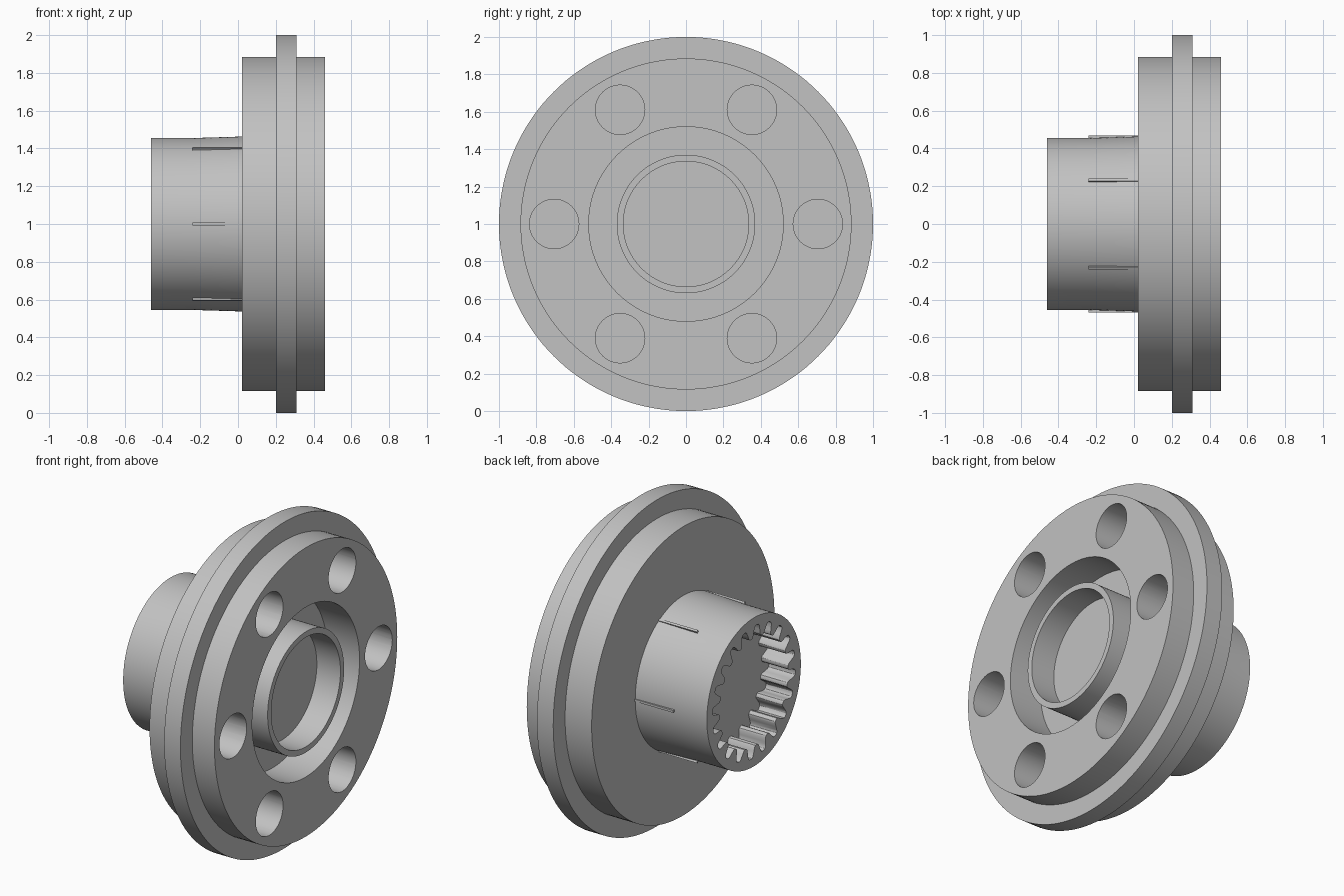
import bpy, bmesh, math
from mathutils import Matrix, Vector

cube = bpy.data.objects.get("Cube")
if cube:
    bpy.data.objects.remove(cube, do_unlink=True)

CENTRE = Vector((0, 0, 1))
SEGMENTS = 144

steel = bpy.data.materials.new("satin_grey")
steel.use_nodes = True
GREY = (0.54, 0.54, 0.54, 1)
steel.diffuse_color = GREY
steel.node_tree.nodes["Principled BSDF"].inputs["Base Color"].default_value = GREY


def make_object(name, bm):
    bmesh.ops.recalc_face_normals(bm, faces=bm.faces)
    mesh = bpy.data.meshes.new(name)
    bm.to_mesh(mesh)
    bm.free()
    mesh.materials.append(steel)
    obj = bpy.data.objects.new(name, mesh)
    bpy.context.collection.objects.link(obj)
    return obj


def activate(obj):
    bpy.ops.object.select_all(action='DESELECT')
    obj.select_set(True)
    bpy.context.view_layer.objects.active = obj


def lathe(name, profile):
    """Revolve (x, radius) points about the horizontal axis."""
    bm = bmesh.new()
    verts = [bm.verts.new((x, 0, 1 + r)) for x, r in profile]
    edges = [bm.edges.new(pair) for pair in zip(verts, verts[1:])]
    bmesh.ops.spin(bm, geom=verts + edges, cent=CENTRE, axis=(1, 0, 0),
                   angle=math.tau, steps=SEGMENTS, use_duplicate=False)
    bmesh.ops.remove_doubles(bm, verts=bm.verts, dist=0.0005)
    return make_object(name, bm)


def prism(name, outline, x0, x1):
    """Extrude a (y, z) outline along x."""
    bm = bmesh.new()
    face = bm.faces.new([bm.verts.new((x0, y, z)) for y, z in outline])
    new = bmesh.ops.extrude_face_region(bm, geom=[face])["geom"]
    moved = [v for v in new if isinstance(v, bmesh.types.BMVert)]
    bmesh.ops.translate(bm, verts=moved, vec=(x1 - x0, 0, 0))
    return make_object(name, bm)


def circle(cy, cz, radius, count, wave=None):
    points = []
    for i in range(count):
        a = math.tau * i / count
        r = radius + (wave(a) if wave else 0)
        points.append((cy + r * math.cos(a), cz + r * math.sin(a)))
    return points


def cut(target, cutter):
    cutter.hide_render = True
    mod = target.modifiers.new("cut", 'BOOLEAN')
    mod.operation = 'DIFFERENCE'
    mod.solver = 'EXACT'
    mod.object = cutter
    activate(target)
    bpy.ops.object.modifier_apply(modifier=mod.name)
    bpy.data.objects.remove(cutter, do_unlink=True)


# Stepped body: hub, disc, rim flange, ring groove and shallow pilot bore
body = lathe("flanged_hub", [
    (-0.46, 0), (-0.46, 0.455), (-0.24, 0.455), (0.02, 0.463),
    (0.02, 0.885), (0.2, 0.885), (0.2, 1), (0.31, 1), (0.31, 0.885),
    (0.46, 0.885), (0.46, 0.52), (0.24, 0.52), (0.24, 0.37),
    (0.46, 0.37), (0.46, 0.335), (0.3, 0.335), (0.3, 0)])

# Six blind bolt holes in the disc face
for i in range(6):
    a = math.tau * i / 6
    cut(body, prism("hole_cutter", circle(0.705 * math.cos(a),
        1 + 0.705 * math.sin(a), 0.132, 48), 0.12, 0.6))

# Splined socket with rounded teeth in the hub end
TEETH = 20


def tooth_wave(a):
    return 0.036 * math.tanh(2 * math.sin(TEETH * a)) / math.tanh(2)


cut(body, prism("spline_cutter",
                circle(0, 1, 0.367, TEETH * 14, tooth_wave), -0.6, -0.28))

activate(body)
bpy.ops.object.shade_smooth_by_angle(angle=math.radians(32))

# Six thin crush ribs along the hub, next to the disc
for i in range(6):
    bm = bmesh.new()
    bmesh.ops.create_cube(bm, size=1)
    bmesh.ops.scale(bm, vec=(0.27, 0.014, 0.03), verts=bm.verts)
    bmesh.ops.translate(bm, vec=(-0.105, 0, 0.453), verts=bm.verts)
    turn = Matrix.Rotation(math.pi / 2 + math.tau * i / 6, 4, 'X')
    bm.transform(Matrix.Translation(CENTRE) @ turn)
    make_object(f"hub_rib_{i + 1}", bm)
